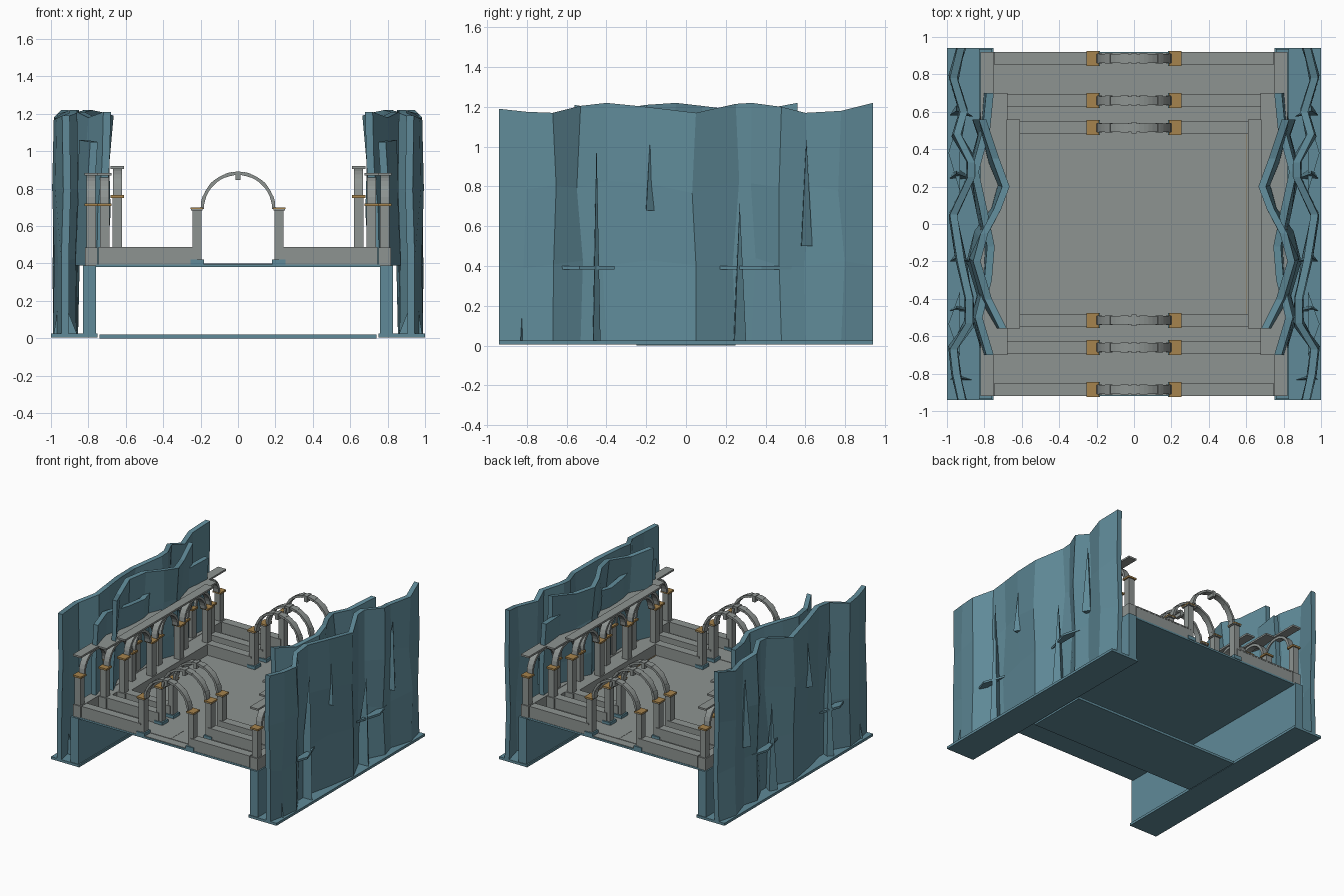
import bpy, bmesh, math
from mathutils import Vector

if "Cube" in bpy.data.objects:
    bpy.data.objects.remove(bpy.data.objects["Cube"])

def material(name, col):
    m = bpy.data.materials.new(name)
    m.diffuse_color = (*col, 1)
    m.use_nodes = True
    m.node_tree.nodes["Principled BSDF"].inputs["Base Color"].default_value = m.diffuse_color
    return m

STONE = material("grey stone", (0.27, 0.295, 0.285))
ROCK = material("blue slate", (0.115, 0.255, 0.315))
GOLD = material("ochre trim", (0.38, 0.23, 0.075))

def finish(name, bm, mat):
    bmesh.ops.recalc_face_normals(bm, faces=bm.faces)
    me = bpy.data.meshes.new(name)
    bm.to_mesh(me)
    bm.free()
    me.materials.append(mat)
    ob = bpy.data.objects.new(name, me)
    bpy.context.collection.objects.link(ob)
    return ob

def add_box(bm, x0, x1, y0, y1, z0, z1):
    vs = bmesh.ops.create_cube(bm, size=1)["verts"]
    for v in vs:
        v.co = Vector((x0 if v.co.x < 0 else x1, y0 if v.co.y < 0 else y1, z0 if v.co.z < 0 else z1))

def boxes(name, mat, items):
    bm = bmesh.new()
    for it in items:
        add_box(bm, *it)
    return finish(name, bm, mat)

def add_arch(bm, c, along_x, r0, r1, depth, n=16, a0=0.0, a1=math.pi):
    """Half ring centred at c, running along x or y."""
    rings = []
    for i in range(n + 1):
        a = a0 + (a1 - a0) * i / n
        ring = []
        for r, d in ((r0, -depth / 2), (r1, -depth / 2), (r1, depth / 2), (r0, depth / 2)):
            u, w = r * math.cos(a), r * math.sin(a)
            off = (u, d, w) if along_x else (d, u, w)
            ring.append(bm.verts.new(Vector(c) + Vector(off)))
        rings.append(ring)
    for p, q in zip(rings, rings[1:]):
        for k in range(4):
            bm.faces.new((p[k], p[(k + 1) % 4], q[(k + 1) % 4], q[k]))
    bm.faces.new(rings[0])
    bm.faces.new(rings[-1])

def mirror(items):
    """Repeat boxes on the -x side."""
    return items + [(-b, -a, *rest) for a, b, *rest in items]

# Foundations and deck
boxes("ground_strip", ROCK, [(-0.74, 0.74, -0.25, 0.25, 0, 0.02)])
boxes("cliff_footing", ROCK, mirror([(0.75, 1.0, -0.94, 0.94, 0.005, 0.025)]))
boxes("foundation_wall", ROCK, mirror([(0.76, 0.83, -0.935, 0.935, 0.02, 0.39)]))
boxes("deck_underside", ROCK, [(-0.76, 0.76, -0.92, 0.92, 0.38, 0.395)])
boxes("floor", STONE, [(-0.75, 0.75, -0.915, 0.915, 0.393, 0.398)])
boxes("floor_edge_trim", GOLD, [(0.601, 0.605, -0.54, 0.54, 0.396, 0.401)])

# Paving slabs between the outer two cross walls
edges = (-0.745, -0.62, -0.37, 0, 0.37, 0.62, 0.745)
boxes("paving", STONE, [(a + 0.001, b - 0.001, min(s * 0.69, s * 0.85), max(s * 0.69, s * 0.85), 0.395, 0.401)
                        for a, b in zip(edges, edges[1:]) for s in (-1, 1)])

# Low cross walls with a gateway gap, and an arch in each gap
low, cols, caps, under, feet = [], [], [], [], []
arches = bmesh.new()
for s in (-1, 1):
    for y, xe in ((0.885, 0.745), (0.66, 0.68), (0.515, 0.61)):
        y *= s
        low += mirror([(0.22, xe, y - 0.032, y + 0.032, 0.395, 0.478),
                       (0.22, xe, y - 0.034, y + 0.034, 0.478, 0.488)])
        cols += mirror([(0.195, 0.243, y - 0.027, y + 0.027, 0.41, 0.685)])
        under += mirror([(0.189, 0.251, y - 0.038, y + 0.038, 0.683, 0.690)])
        caps += mirror([(0.187, 0.253, y - 0.04, y + 0.04, 0.690, 0.70)])
        feet += mirror([(0.183, 0.253, y - 0.04, y + 0.04, 0.392, 0.422)])
        add_arch(arches, (0, y, 0.69), True, 0.183, 0.200, 0.046, 24)
        # slightly raised voussoirs and keystone
        for k in range(1, 12, 2):
            a = math.pi * k / 12
            add_arch(arches, (0, y, 0.69), True, 0.182, 0.2015, 0.052, 2, a - 0.1, a + 0.1)
        add_box(arches, -0.013, 0.013, y - 0.03, y + 0.03, 0.845, 0.893)
boxes("cross_wall", STONE, low)
boxes("gate_column", STONE, cols)
boxes("gate_capital_block", STONE, under)
boxes("gate_capital", GOLD, caps)
boxes("gate_foot", ROCK, feet)
finish("gate_arch", arches, STONE)

# Three nested side colonnades: x centre, half length, spring height, beam top, bays
walls, cols, caps, beams = [], [], [], []
arches = bmesh.new()
for xc, hl, spring, top, bays in ((0.785, 0.92, 0.72, 0.885, 5),
                                  (0.713, 0.70, 0.72, 0.885, 4),
                                  (0.645, 0.56, 0.765, 0.92, 3)):
    walls += mirror([(xc - 0.034, xc + 0.034, -hl, hl, 0.39, 0.485)])
    beams += mirror([(xc - 0.036, xc + 0.036, -hl, hl, top - 0.014, top)])
    step = 2 * (hl - 0.035) / bays
    ys = [-hl + 0.035 + i * step for i in range(bays + 1)]
    for y in ys:
        cols += mirror([(xc - 0.025, xc + 0.025, y - 0.026, y + 0.026, 0.48, spring - 0.012)])
        caps += mirror([(xc - 0.036, xc + 0.036, y - 0.035, y + 0.035, spring - 0.014, spring)])
    for y in ys[:-1]:
        r = top - 0.012 - spring
        for s in (-1, 1):
            add_arch(arches, (s * xc, y + step / 2, spring), False, r - 0.02, r, 0.048, 14)
boxes("side_wall", STONE, walls)
boxes("side_column", STONE, cols)
boxes("side_capital", GOLD, caps)
boxes("side_beam", STONE, beams)
finish("side_arch", arches, STONE)

# Wavy rock walls: each path point is (y, x, top height)
OUTER = ((-0.94, 0.92, 1.19), (-0.8, 0.95, 1.175), (-0.67, 0.965, 1.17), (-0.53, 0.88, 1.205),
         (-0.4, 0.88, 1.22), (-0.2, 0.925, 1.20), (0.05, 0.965, 1.17), (0.25, 0.87, 1.215),
         (0.33, 0.87, 1.22), (0.48, 0.945, 1.20), (0.6, 0.91, 1.17), (0.78, 0.965, 1.18), (0.94, 0.925, 1.22))
INNER = ((-0.56, 0.70, 1.21), (-0.4, 0.78, 1.18), (-0.2, 0.84, 1.21), (-0.05, 0.80, 1.22),
         (0.08, 0.73, 1.205), (0.2, 0.685, 1.19), (0.35, 0.74, 1.18), (0.56, 0.81, 1.22))
MIDDLE = ((-0.70, 0.77, 1.05), (-0.5, 0.83, 1.06), (-0.3, 0.78, 1.05), (-0.12, 0.765, 1.04),
          (0.1, 0.81, 1.06), (0.28, 0.85, 1.07), (0.5, 0.79, 1.05), (0.70, 0.77, 1.06))

def rock_wall(name, path, side, z0, shifts, thick=0.04):
    """Extrude a wavy path upwards in bands, each band shifted and jogged in x."""
    bm = bmesh.new()
    n = len(shifts)
    cols = []
    for i, (y, x, top) in enumerate(path):
        col = []
        for k, dx in enumerate(shifts):
            inside = 0 < k < n - 1
            jog = 0.02 * math.sin(i * 2.3 + k * 1.9) if inside else 0
            px = x + dx + (0.009 * math.sin(i * 1.7 + k * 2.6) if inside else 0)
            jy = jog if 0 < i < len(path) - 1 else 0
            z = z0 + (top - z0) * k / (n - 1) + jog
            col.append([bm.verts.new((side * (px + o), y + jy, z)) for o in (-thick / 2, thick / 2)])
        cols.append(col)
    for a, b in zip(cols, cols[1:]):
        for k in range(n - 1):
            for o in (0, 1):
                bm.faces.new((a[k][o], b[k][o], b[k + 1][o], a[k + 1][o]))
        for k in (0, n - 1):
            bm.faces.new((a[k][0], b[k][0], b[k][1], a[k][1]))
    for c in (cols[0], cols[-1]):
        for k in range(n - 1):
            bm.faces.new((c[k][0], c[k][1], c[k + 1][1], c[k + 1][0]))
    finish(name, bm, ROCK)

for side in (-1, 1):
    rock_wall("outer_cliff", OUTER, side, 0.02, (0.005, 0.0, 0.002, 0))
    rock_wall("inner_cliff", INNER, side, 0.39, (0.035, 0.025, 0.015, 0))
    rock_wall("middle_cliff", MIDDLE, side, 0.39, (0.02, 0.015, 0))

# Rock shards: upright slivers and flat ledges breaking through the cliff
bm = bmesh.new()
for s in (-1, 1):
    for y, w, z0, z1 in ((-0.45, 0.04, 0.02, 1.03), (0.27, 0.065, 0.02, 0.72), (0.605, 0.06, 0.5, 1.04),
                         (-0.82, 0.03, 0.02, 0.25), (-0.18, 0.05, 0.68, 1.05)):
        base = [bm.verts.new((s * x, y + d, z0)) for x, d in ((0.86, -w / 2), (0.985, -w / 2.5), (0.95, w / 2))]
        tip = bm.verts.new((s * 0.95, y, z1))
        for k in range(3):
            bm.faces.new((base[k], base[(k + 1) % 3], tip))
        bm.faces.new(base)
    for y0, y1 in ((-0.71, -0.36), (0.17, 0.59)):
        tri = [[bm.verts.new((s * x, y, z)) for x, y in ((0.93, y0), (0.992, (y0 + y1) / 2), (0.93, y1))]
               for z in (0.383, 0.40)]
        bm.faces.new(tri[0])
        bm.faces.new(tri[1])
        for k in range(3):
            bm.faces.new((tri[0][k], tri[0][(k + 1) % 3], tri[1][(k + 1) % 3], tri[1][k]))
finish("rock_shards", bm, ROCK)
